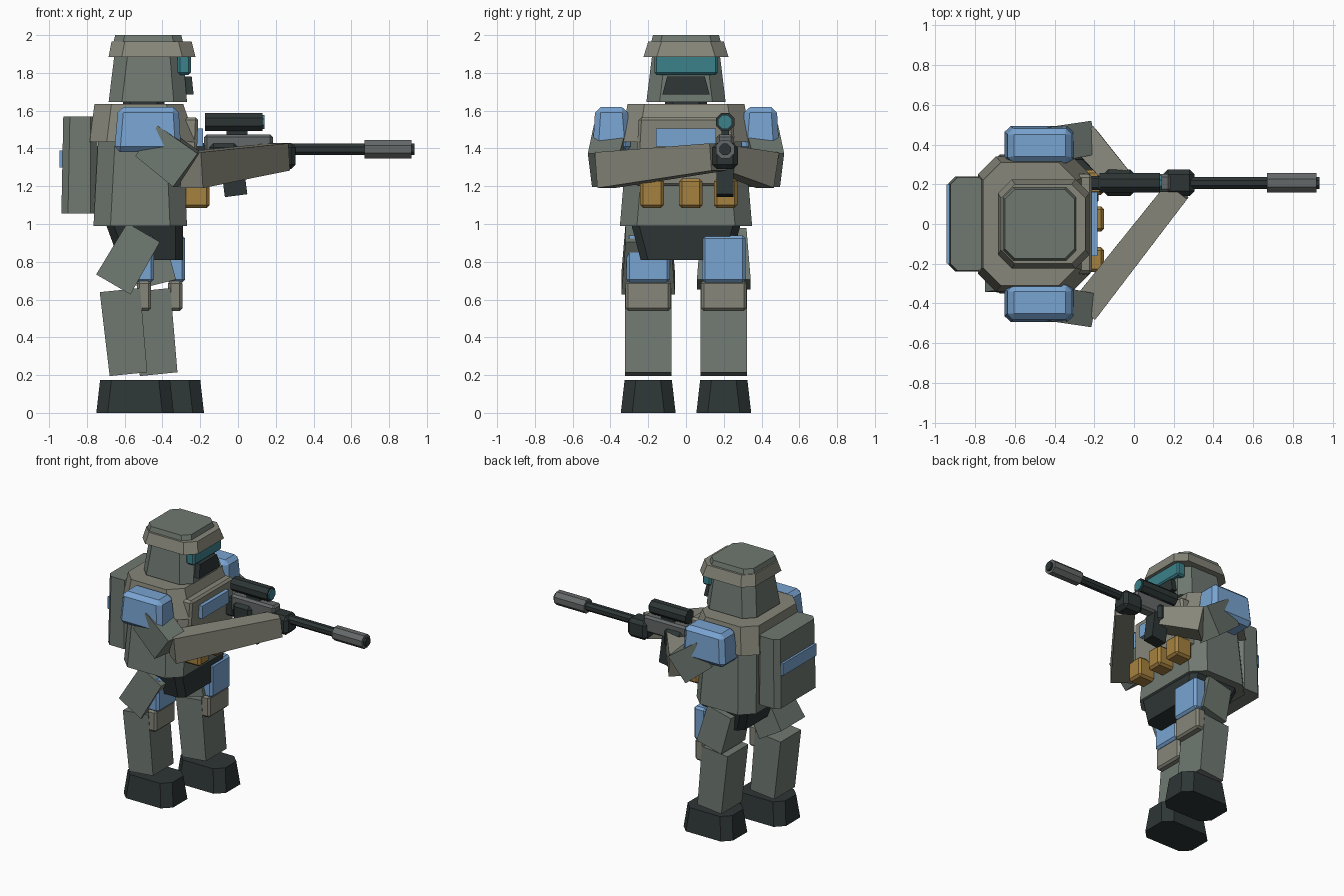
import bpy, bmesh, math
from mathutils import Vector

if "Cube" in bpy.data.objects:
    bpy.data.objects.remove(bpy.data.objects["Cube"])


def mat(name, r, g, b):
    m = bpy.data.materials.new(name)
    m.diffuse_color = (r, g, b, 1)
    m.use_nodes = True
    m.node_tree.nodes["Principled BSDF"].inputs["Base Color"].default_value = m.diffuse_color
    return m


ARMOUR = mat("armour_grey", 0.16, 0.19, 0.165)
PALE = mat("pale_grey", 0.24, 0.24, 0.195)
BLUE = mat("blue", 0.19, 0.37, 0.64)
DARK = mat("dark", 0.027, 0.036, 0.036)
GOLD = mat("gold", 0.38, 0.22, 0.05)
TEAL = mat("teal", 0.045, 0.22, 0.26)
STEEL = mat("steel", 0.13, 0.14, 0.14)


def skin(name, rings, material, bevel=0):
    """Join equal-length rings of points into a closed solid."""
    bm = bmesh.new()
    loops = [[bm.verts.new(p) for p in ring] for ring in rings]
    n = len(loops[0])
    for a, b in zip(loops, loops[1:]):
        for i in range(n):
            bm.faces.new((a[i], a[(i + 1) % n], b[(i + 1) % n], b[i]))
    bm.faces.new(loops[0])
    bm.faces.new(loops[-1])
    bmesh.ops.recalc_face_normals(bm, faces=bm.faces)
    me = bpy.data.meshes.new(name)
    bm.to_mesh(me)
    bm.free()
    me.materials.append(material)
    ob = bpy.data.objects.new(name, me)
    bpy.context.collection.objects.link(ob)
    if bevel:
        mod = ob.modifiers.new("bevel", 'BEVEL')
        mod.width = bevel
        mod.segments = 1
    return ob


def loft(name, levels, material, c=0, bevel=0):
    """Levels are (z, x0, x1, y0, y1); c cuts the vertical corners."""
    rings = []
    for z, x0, x1, y0, y1 in levels:
        if c:
            ring = [(x0 + c, y0), (x1 - c, y0), (x1, y0 + c), (x1, y1 - c),
                    (x1 - c, y1), (x0 + c, y1), (x0, y1 - c), (x0, y0 + c)]
        else:
            ring = [(x0, y0), (x1, y0), (x1, y1), (x0, y1)]
        rings.append([(x, y, z) for x, y in ring])
    return skin(name, rings, material, bevel)


def box(name, x, y, z, material, c=0, bevel=0):
    return loft(name, [(z[0], *x, *y), (z[1], *x, *y)], material, c, bevel)


def beam(name, a, b, size_a, size_b, material):
    """Tapered four-sided limb; sizes are (sideways, upright)."""
    a, b = Vector(a), Vector(b)
    d = (b - a).normalized()
    side = d.cross(Vector((0, 0, 1))).normalized()
    up = side.cross(d)
    rings = [[p + side * sx * w / 2 + up * sz * h / 2
              for sx, sz in ((-1, -1), (1, -1), (1, 1), (-1, 1))]
             for p, (w, h) in ((a, size_a), (b, size_b))]
    return skin(name, rings, material)


def tube(name, x0, x1, y, z, r, material, n=8):
    turn = math.pi / n
    rings = [[(x, y + r * math.cos(turn + i * 2 * math.pi / n),
               z + r * math.sin(turn + i * 2 * math.pi / n)) for i in range(n)]
             for x in (x0, x1)]
    return skin(name, rings, material)


# Legs: the -y leg trails, the +y leg leads
for tag, s, dx in (("right", -1, 0), ("left", 1, 0.16)):
    y = s * 0.2
    loft(tag + "_boot", [(0, -0.75 + dx, -0.34 + dx, y - 0.145, y + 0.145),
                         (0.175, -0.73 + dx, -0.36 + dx, y - 0.125, y + 0.125)], DARK, c=0.06)
    beam(tag + "_shin", (-0.58 + dx, y, 0.205), (-0.625 + dx, y, 0.65),
         (0.245, 0.2), (0.245, 0.215), ARMOUR)
    knee_x = -0.66 if s < 0 else -0.43
    beam(tag + "_thigh", (-0.5, y, 0.955), (knee_x, y, 0.68),
         (0.24, 0.2), (0.285, 0.21), ARMOUR)
    px = -0.545 if s < 0 else -0.38
    box(tag + "_thigh_plate", (px, px + 0.1), (y - 0.115, y + 0.115), (0.69, 0.94),
        BLUE, bevel=0.016)
    box(tag + "_knee_pad", (px + 0.01, px + 0.085), (y - 0.12, y + 0.12), (0.54, 0.7),
        PALE, bevel=0.014)

# Pelvis and torso
loft("pelvis", [(0.81, -0.63, -0.29, -0.24, 0.24), (1.0, -0.7, -0.29, -0.29, 0.29)], DARK, c=0.04)
loft("torso", [(0.99, -0.765, -0.27, -0.35, 0.35), (1.46, -0.74, -0.29, -0.31, 0.31)], ARMOUR, c=0.09)
loft("shoulder_yoke", [(1.435, -0.785, -0.22, -0.34, 0.34),
                       (1.635, -0.76, -0.29, -0.31, 0.31)], PALE, c=0.09)
loft("chest_plate", [(1.2, -0.34, -0.225, -0.27, 0.27), (1.565, -0.34, -0.21, -0.25, 0.25)],
     PALE, bevel=0.015)
box("chest_badge_panel", (-0.22, -0.185), (-0.16, 0.16), (1.41, 1.505), BLUE)
for i, y in enumerate((-0.18, 0.025, 0.21)):
    box(f"belt_pouch_{i + 1}", (-0.29, -0.15), (y - 0.063, y + 0.063), (1.085, 1.24),
        GOLD, bevel=0.016)

# Backpack with its strap band
loft("backpack", [(1.055, -0.935, -0.745, -0.24, 0.24), (1.57, -0.925, -0.745, -0.235, 0.235)],
     ARMOUR, c=0.035)
box("backpack_band", (-0.945, -0.735), (-0.2, 0.2), (1.3, 1.39), BLUE)

# Head and helmet
box("neck", (-0.61, -0.39), (-0.11, 0.11), (1.6, 1.68), DARK, c=0.04)
loft("head", [(1.645, -0.685, -0.27, -0.21, 0.21), (1.89, -0.655, -0.29, -0.18, 0.18)],
     ARMOUR, c=0.07)
loft("helmet_brim", [(1.885, -0.685, -0.225, -0.225, 0.225),
                     (1.965, -0.67, -0.245, -0.2, 0.2)], PALE, c=0.07)
loft("helmet_crown", [(1.96, -0.66, -0.29, -0.185, 0.185),
                      (2.0, -0.65, -0.3, -0.175, 0.175)], ARMOUR, c=0.05)
box("visor", (-0.32, -0.25), (-0.167, 0.167), (1.79, 1.9), TEAL, bevel=0.012)
loft("face_mask", [(1.685, -0.32, -0.235, -0.125, 0.125),
                   (1.78, -0.32, -0.245, -0.1, 0.1)], DARK)

# Arms, with blue shoulder pads
for tag, s, hand in (("right", -1, (0.22, 0.17, 1.355)), ("left", 1, (-0.07, 0.22, 1.34))):
    y0, y1 = sorted((s * 0.29, s * 0.495))
    t0, t1 = sorted((s * 0.31, s * 0.48))
    loft(tag + "_shoulder_pad", [(1.38, -0.655, -0.3, y0, y1),
                                 (1.62, -0.635, -0.315, t0, t1)], BLUE, bevel=0.03)
    beam(tag + "_upper_arm", (-0.47, s * 0.39, 1.44), (-0.265, s * 0.425, 1.285),
         (0.18, 0.2), (0.17, 0.22), ARMOUR)
    beam(tag + "_forearm", (-0.25, s * 0.43, 1.285), hand, (0.15, 0.19), (0.13, 0.145), PALE)
    hx = 0.225 if s < 0 else -0.075
    box(tag + "_glove", (hx - 0.08, hx + 0.08), (0.14, 0.275), (1.29, 1.43), DARK, bevel=0.025)

# Rifle along x
Y = 0.207
box("rifle_receiver", (-0.18, 0.185), (Y - 0.045, Y + 0.045), (1.35, 1.475), STEEL, bevel=0.015)
box("rifle_stock", (-0.34, -0.16), (Y - 0.035, Y + 0.035), (1.3, 1.43), DARK, bevel=0.012)
beam("rifle_magazine", (-0.04, Y, 1.38), (-0.01, Y, 1.15), (0.09, 0.12), (0.09, 0.12), DARK)
tube("rifle_barrel", 0.15, 0.935, Y, 1.395, 0.033, DARK)
tube("rifle_muzzle", 0.67, 0.918, Y, 1.395, 0.053, STEEL)
tube("rifle_scope", -0.175, 0.13, Y, 1.54, 0.053, DARK)
tube("scope_lens", 0.12, 0.14, Y, 1.54, 0.04, TEAL)
box("scope_mount", (-0.06, 0.05), (Y - 0.02, Y + 0.02), (1.46, 1.51), DARK)
